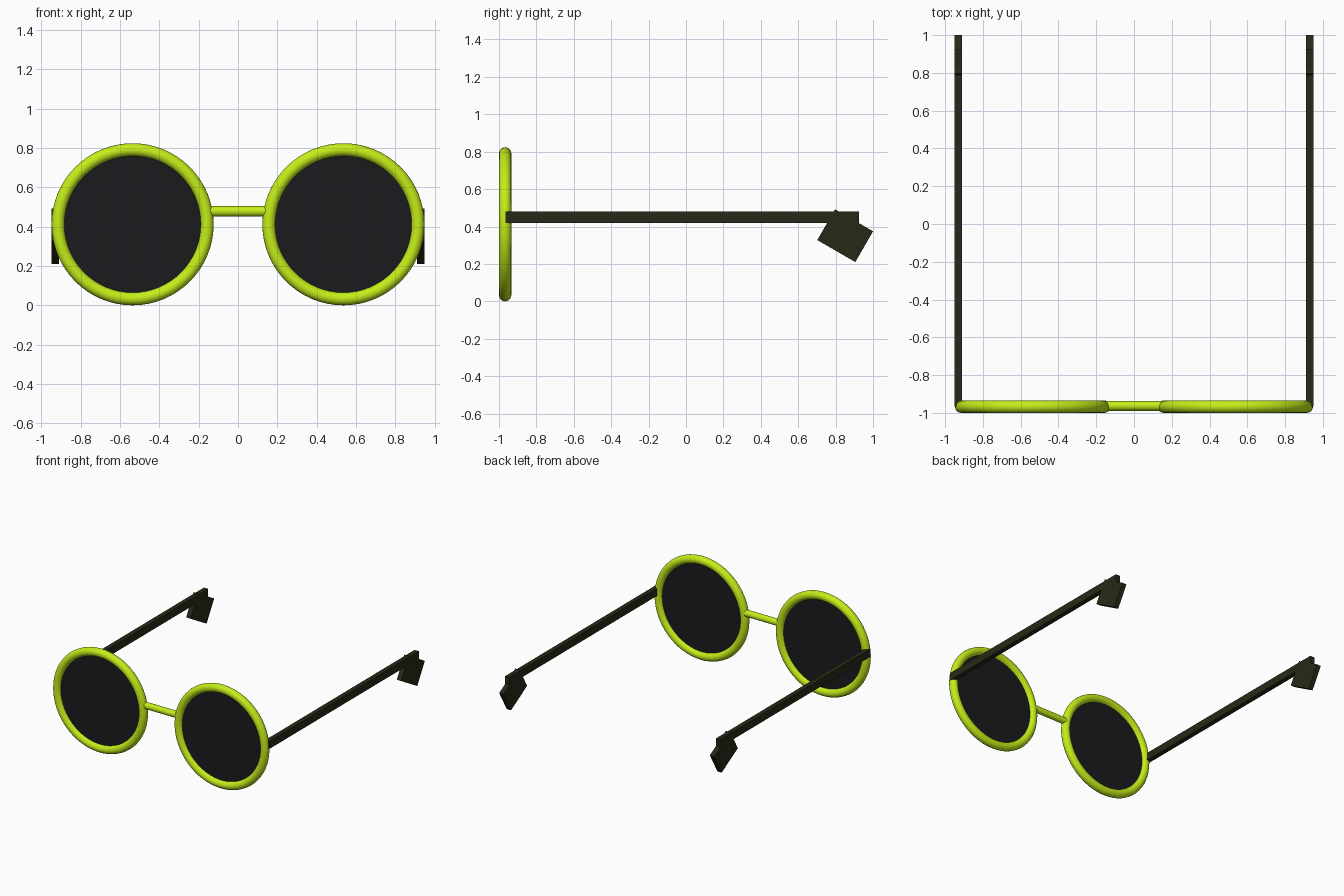
import bpy
from math import radians, pi

if "Cube" in bpy.data.objects:
    bpy.data.objects.remove(bpy.data.objects["Cube"])

RIM_X, RIM_Y, RIM_Z = 0.536, -0.967, 0.412
MAJOR, MINOR = 0.379, 0.033


def material(name, color):
    mat = bpy.data.materials.new(name)
    mat.diffuse_color = color
    mat.use_nodes = True
    mat.node_tree.nodes["Principled BSDF"].inputs["Base Color"].default_value = mat.diffuse_color
    return mat


lime = material("lime_frame", (0.55, 0.85, 0.01, 1))
olive = material("dark_olive", (0.02, 0.022, 0.008, 1))
smoke = material("dark_lens", (0.011, 0.011, 0.013, 1))


def finish(name, mat, smooth=True):
    obj = bpy.context.object
    obj.name = name
    obj.data.materials.append(mat)
    if smooth:
        bpy.ops.object.shade_smooth_by_angle(angle=radians(40))
    return obj


def box(name, loc, size, tilt=0.0):
    bpy.ops.mesh.primitive_cube_add(size=1, location=loc, rotation=(tilt, 0, 0))
    bpy.context.object.scale = size
    finish(name, olive, smooth=False)


for side, s in (("left", -1), ("right", 1)):
    # round rim
    bpy.ops.mesh.primitive_torus_add(
        location=(s * RIM_X, RIM_Y, RIM_Z), rotation=(pi / 2, 0, 0),
        major_radius=MAJOR, minor_radius=MINOR,
        major_segments=64, minor_segments=16)
    finish(side + "_rim", lime)

    # thin dark lens
    bpy.ops.mesh.primitive_cylinder_add(
        vertices=64, radius=MAJOR - 0.01, depth=0.012,
        location=(s * RIM_X, RIM_Y, RIM_Z), rotation=(pi / 2, 0, 0))
    finish(side + "_lens", smoke)

    # straight temple arm and tilted ear tip
    box(side + "_temple", (s * 0.93, -0.02, 0.45), (0.038, 1.89, 0.06))
    box(side + "_ear_tip", (s * 0.93, 0.851, 0.351),
        (0.038, 0.235, 0.19), radians(-30))

# nose bridge
bpy.ops.mesh.primitive_cylinder_add(
    vertices=32, radius=0.026, depth=0.3,
    location=(0, -0.963, 0.478), rotation=(0, pi / 2, 0))
finish("bridge", lime)
